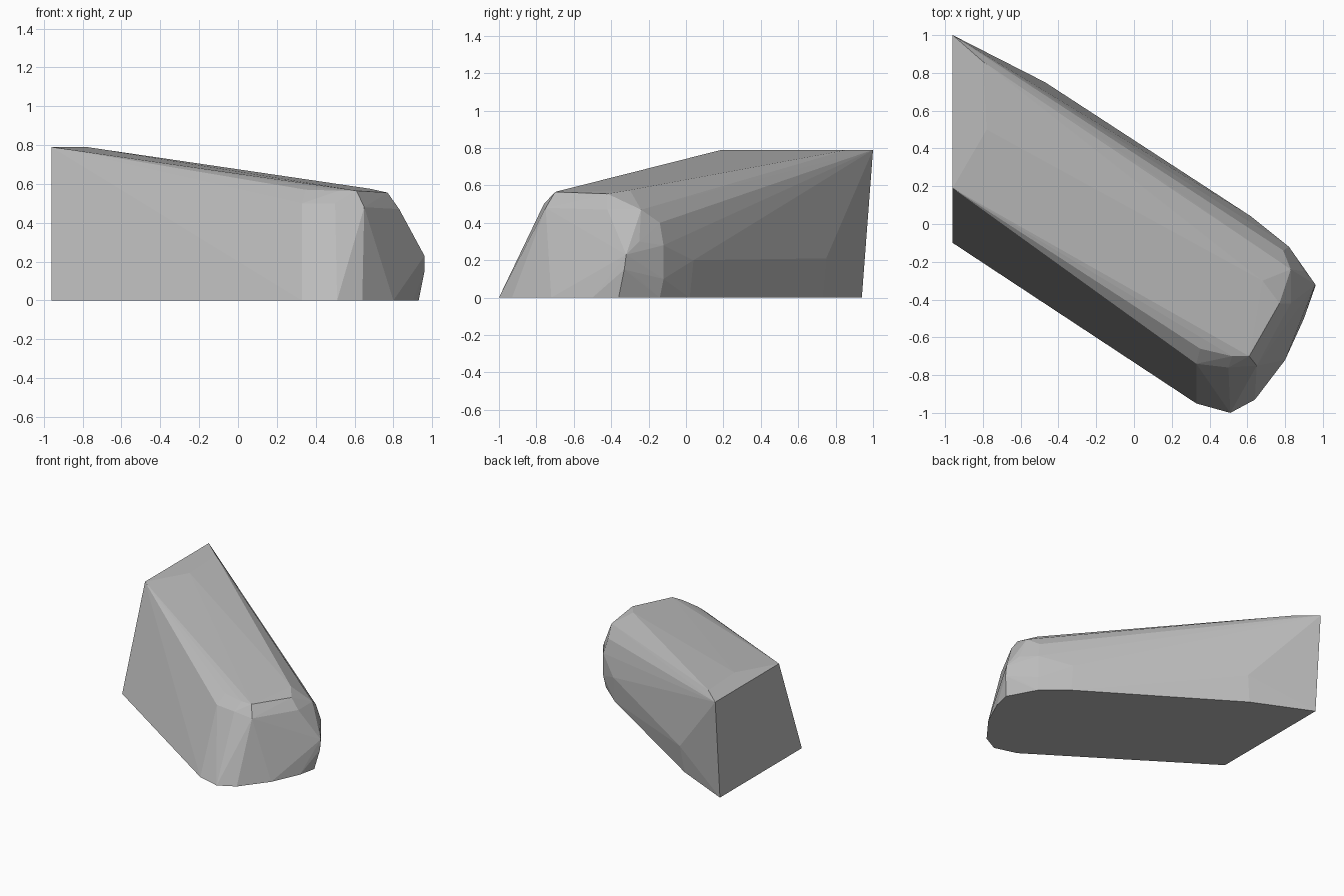
import bpy
import bmesh

# Remove the default cube
default = bpy.data.objects.get("Cube")
if default:
    bpy.data.objects.remove(default, do_unlink=True)


def make_material(name, color):
    material = bpy.data.materials.new(name)
    material.use_nodes = True
    material.diffuse_color = color
    shader = material.node_tree.nodes["Principled BSDF"]
    shader.inputs["Base Color"].default_value = color
    return material


def make_faceted_solid(name, sections, material):
    """Wrap a faceted convex skin around a few guiding sections."""
    bm = bmesh.new()
    for section in sections:
        for point in section:
            bm.verts.new(point)
    skin = bmesh.ops.convex_hull(bm, input=bm.verts[:])
    unused = {item for item in skin["geom_interior"] + skin["geom_unused"]
              if isinstance(item, bmesh.types.BMVert) and item.is_valid}
    bmesh.ops.delete(bm, geom=list(unused), context="VERTS")
    bmesh.ops.recalc_face_normals(bm, faces=bm.faces[:])

    mesh = bpy.data.meshes.new(name)
    bm.to_mesh(mesh)
    bm.free()
    mesh.materials.append(material)
    solid = bpy.data.objects.new(name, mesh)
    bpy.context.scene.collection.objects.link(solid)
    return solid


# Flat footprint with a rounded nose
footprint = [(x, y, 0) for x, y in (
    (-.96, .94), (-.96, -.1), (.33, -.95), (.51, -1), (.64, -.93),
    (.8, -.72), (.9, -.5), (.93, -.36), (.81, -.14), (.62, .02), (-.5, .73))]

# Tall cut end, with the short level part of the top
cut_end = [(x, y, .79) for x, y in (
    (-.96, 1), (-.96, .19), (-.78, .5), (-.8, .86))]

# Bulging back flank and nose tip
flank = [(-.47, .75, .21), (.62, .04, .2),
         (.82, -.12, .1), (.82, -.12, .28),
         (.9, -.25, .1), (.9, -.25, .3),
         (.96, -.32, .23), (.96, -.33, .15)]

# Bevelled shoulder around the sloping top
shoulder = [(.79, -.14, .4), (.83, -.24, .47), (.83, -.42, .47),
            (.68, -.3, .575), (.77, -.42, .555),
            (.61, -.7, .565), (.52, -.7, .565),
            (.35, -.66, .57), (.33, -.74, .5),
            (.5, -.76, .5), (.65, -.75, .48)]

stone_grey = make_material("stone grey", (.5, .5, .5, 1))
make_faceted_solid("rock_block", (footprint, cut_end, flank, shoulder), stone_grey)
